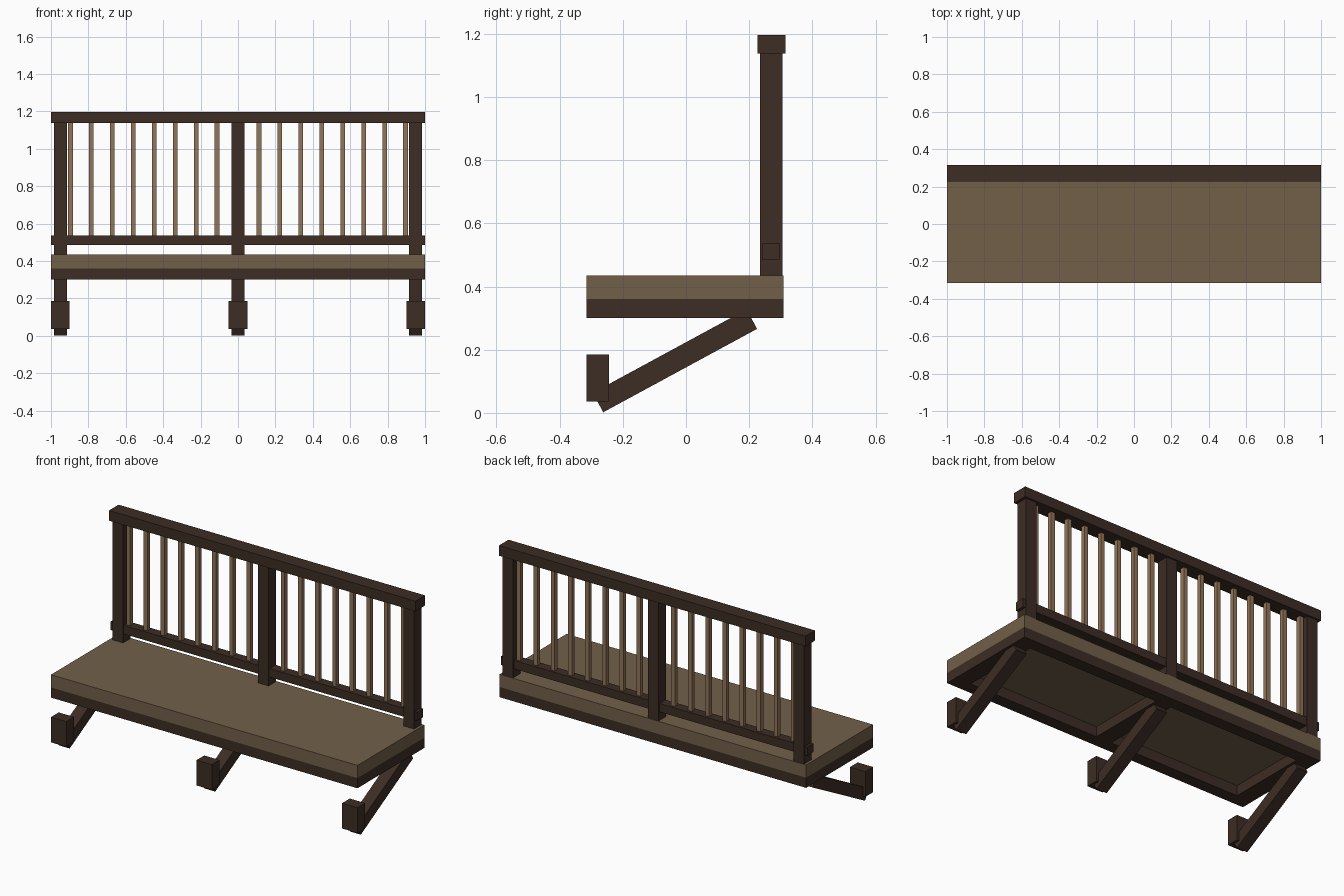
import bpy
from math import atan2, hypot

if "Cube" in bpy.data.objects:
    bpy.data.objects.remove(bpy.data.objects["Cube"])


def material(name, rgb):
    m = bpy.data.materials.new(name)
    m.diffuse_color = (*rgb, 1)
    m.use_nodes = True
    m.node_tree.nodes["Principled BSDF"].inputs["Base Color"].default_value = m.diffuse_color
    return m


DARK = material("dark brown wood", (0.046, 0.026, 0.018))
DECK = material("weathered tan planks", (0.168, 0.117, 0.068))
SPINDLE = material("light brown wood", (0.29, 0.18, 0.10))


def box(name, x, y, z, mat):
    """Axis-aligned box from (min, max) pairs."""
    bpy.ops.mesh.primitive_cube_add(size=1, location=[(a + b) / 2 for a, b in (x, y, z)])
    ob = bpy.context.object
    ob.scale = [b - a for a, b in (x, y, z)]
    ob.name = name
    ob.data.materials.append(mat)
    bpy.ops.object.transform_apply(location=False, rotation=False, scale=True)
    return ob


def around(c, w):
    return (c - w / 2, c + w / 2)


FRONT, BACK = -0.315, 0.309

# Deck slab
box("deck", (-1, 1), (FRONT, BACK), (0.36, 0.435), DECK)

# Under-deck frame: front and back beams plus three joists
box("front_beam", (-1, 1), (FRONT, FRONT + 0.072), (0.30, 0.36), DARK)
box("back_beam", (-1, 1), (BACK - 0.072, BACK), (0.30, 0.36), DARK)
for cx in (-0.95, 0, 0.95):
    box("joist", around(cx, 0.10), (FRONT + 0.072, BACK - 0.072), (0.30, 0.36), DARK)

# Supports: a foot block and a slanted brace under each joist
y0, z0, y1, z1, t = -0.262, 0.002, 0.225, 0.266, 0.07
length = hypot(y1 - y0, z1 - z0)
ny, nz = -(z1 - z0) / length, (y1 - y0) / length
for cx in (-0.95, 0, 0.95):
    box("foot_block", around(cx, 0.10), (FRONT, -0.243), (0.036, 0.185), DARK)
    brace = box("brace", around(0, 0.07), around(0, length), around(0, t), DARK)
    brace.location = (cx, (y0 + y1) / 2 + ny * t / 2, (z0 + z1) / 2 + nz * t / 2)
    brace.rotation_euler.x = atan2(z1 - z0, y1 - y0)

# Railing: posts and two rails
for cx in (-0.95, 0, 0.95):
    box("railing_post", around(cx, 0.07), (0.235, 0.305), (0.435, 1.14), DARK)
box("top_rail", (-1, 1), (0.226, 0.315), (1.137, 1.197), DARK)
box("lower_rail", (-1, 1), (0.241, 0.298), (0.486, 0.536), DARK)

# Spindles, evenly spaced with the middle one replaced by the post
for i in range(-8, 9):
    if i:
        box("spindle", around(i * 0.112, 0.025), around(0.27, 0.025), (0.53, 1.14), SPINDLE)
